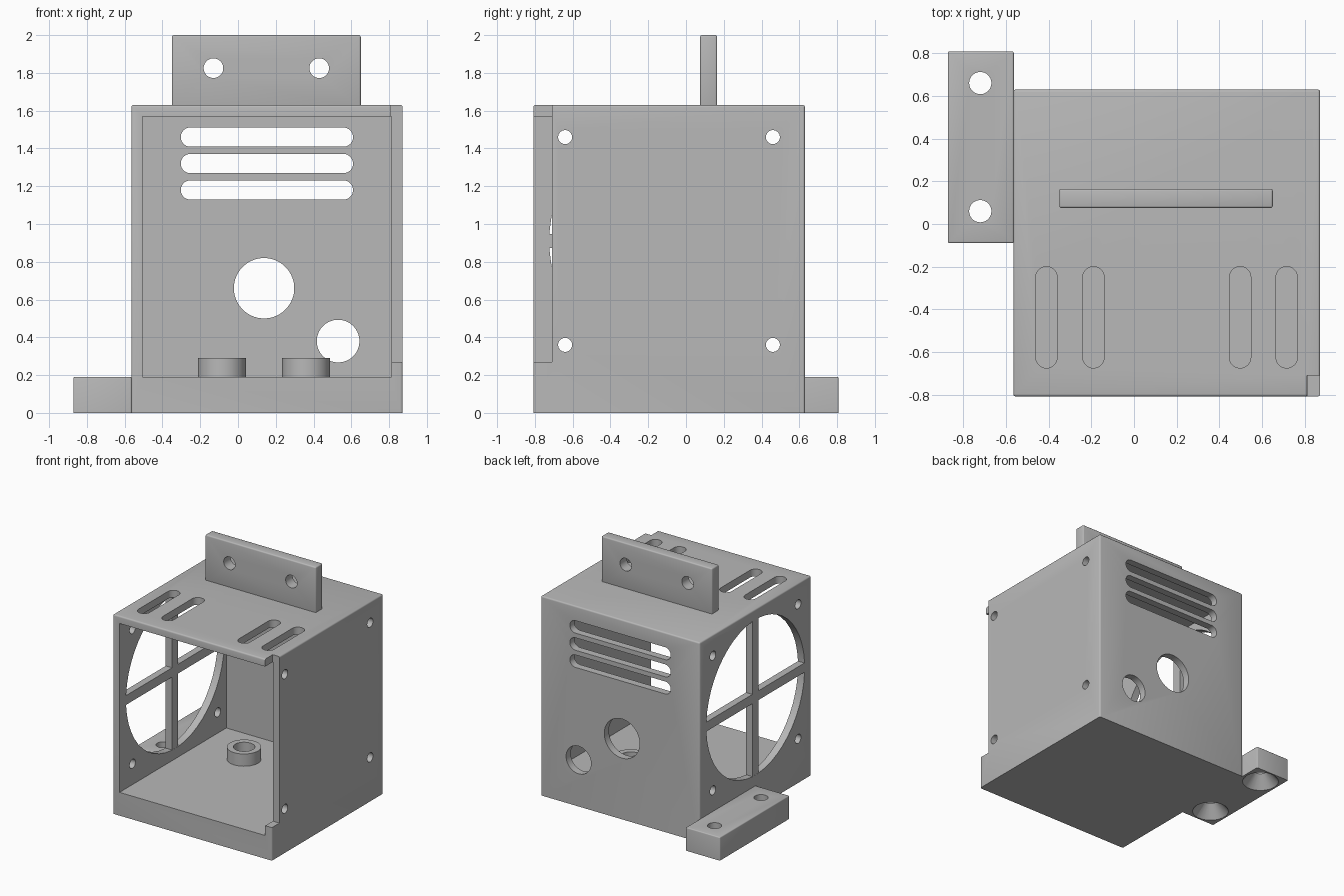
import bpy, bmesh, math
from mathutils import Vector

if "Cube" in bpy.data.objects:
    bpy.data.objects.remove(bpy.data.objects["Cube"], do_unlink=True)

grey = bpy.data.materials.new("plain_grey")
grey.use_nodes = True
colour = (0.48, 0.48, 0.48, 1)
grey.diffuse_color = colour
grey.node_tree.nodes["Principled BSDF"].inputs["Base Color"].default_value = colour

AXES = {"X": Vector((1, 0, 0)), "Y": Vector((0, 1, 0)), "Z": Vector((0, 0, 1))}
WALL = 0.06


def finish(name, bm):
    bmesh.ops.recalc_face_normals(bm, faces=bm.faces)
    mesh = bpy.data.meshes.new(name)
    bm.to_mesh(mesh)
    bm.free()
    mesh.materials.append(grey)
    obj = bpy.data.objects.new(name, mesh)
    bpy.context.collection.objects.link(obj)
    return obj


def box(name, low, high, round_edges=0.0):
    """Box between two corners; every edge off the ground may be rounded."""
    bm = bmesh.new()
    bmesh.ops.create_cube(bm, size=1)
    for v in bm.verts:
        v.co = [h if c > 0 else l for c, l, h in zip(v.co, low, high)]
    if round_edges:
        edges = [e for e in bm.edges if max(v.co.z for v in e.verts) > 0.001]
        bmesh.ops.bevel(bm, geom=edges, offset=round_edges, segments=3,
                        profile=0.5, affect="EDGES")
    return finish(name, bm)


def rod(name, centre, axis, radius, depth, stretch="X", length=0.0, end_radius=None):
    """Round or long-slot prism along an axis, optionally tapered."""
    w, u = AXES[axis], AXES[stretch]
    if u == w:
        u = AXES["Y"]
    v = w.cross(u)
    bm = bmesh.new()
    rings = []
    for side, r in ((-0.5, radius), (0.5, end_radius or radius)):
        ring = []
        for i in range(48):
            a = math.tau * (i + 0.5) / 48
            shift = math.copysign(length / 2, math.cos(a))
            ring.append(bm.verts.new(Vector(centre) + w * side * depth
                                     + u * (r * math.cos(a) + shift) + v * r * math.sin(a)))
        rings.append(ring)
        bm.faces.new(ring)
    for i in range(48):
        j = (i + 1) % 48
        bm.faces.new((rings[0][i], rings[0][j], rings[1][j], rings[1][i]))
    return finish(name, bm)


def cut(target, cutter):
    mod = target.modifiers.new("cut", "BOOLEAN")
    mod.operation, mod.solver, mod.object = "DIFFERENCE", "EXACT", cutter
    bpy.context.view_layer.objects.active = target
    bpy.ops.object.modifier_apply(modifier=mod.name)
    bpy.data.objects.remove(cutter, do_unlink=True)


# Housing: open-fronted shell with a thick floor
left, right, front, back, top = 0.872, -0.565, -0.808, 0.63, 1.63
housing = box("housing", (right, front, 0), (left, back, top), 0.012)
cut(housing, box("cavity", (right + WALL, -1, 0.19), (left - WALL, back - WALL, top - WALL)))
cut(housing, box("corner_notch", (left - WALL - 0.001, -1, 0.27), (1, -0.71, 2)))

# Fan opening on the right wall and screw holes through both side walls
fan_y, fan_z, fan_r = -0.09, 0.91, 0.635
cut(housing, rod("fan_opening", (right, fan_y, fan_z), "X", fan_r, 0.3))
for sy in (-0.55, 0.55):
    for sz in (-0.55, 0.55):
        cut(housing, rod("screw_hole", (0, fan_y + sy, fan_z + sz), "X", 0.037, 3))

# Back wall vents and cable holes
for z in (1.18, 1.32, 1.46):
    cut(housing, rod("back_vent", (0.153, back, z), "Y", 0.051, 0.4, "X", 0.81))
for x, z, r in ((0.138, 0.66, 0.16), (0.53, 0.38, 0.113)):
    cut(housing, rod("cable_hole", (x, back, z), "Y", r, 0.4))

# Roof vents
for x in (-0.41, -0.19, 0.497, 0.715):
    cut(housing, rod("roof_vent", (x, -0.437, top), "Z", 0.05, 0.4, "Y", 0.375))

# Cross bars in the fan opening
bar, reach = 0.038, fan_r + 0.004
x0, x1 = right + 0.001, right + WALL - 0.001
upright = box("fan_upright_bar", (x0, fan_y - bar, fan_z - reach), (x1, fan_y + bar, fan_z + reach))
level = box("fan_level_bar", (x0, fan_y - reach, fan_z - bar), (x1, fan_y + reach, fan_z + bar))

# Ring bosses on the floor
bosses = []
for name, x in (("right_boss", -0.085), ("left_boss", 0.36)):
    boss = rod(name, (x, 0.2, 0.235), "Z", 0.127, 0.11)
    cut(boss, rod("boss_bore", (x, 0.2, 0.3), "Z", 0.08, 0.21))
    bosses.append(boss)

# Upright mounting tab on the roof
tab = box("top_tab", (-0.35, 0.075, top - 0.02), (0.65, 0.165, 2), 0.01)
for x in (-0.13, 0.43):
    cut(tab, rod("tab_hole", (x, 0.12, 1.825), "Y", 0.052, 0.4))

# Side foot with holes countersunk from below
foot = box("side_foot", (-0.872, -0.09, 0), (right + 0.002, 0.808, 0.19), 0.008)
for y in (0.06, 0.66):
    cut(foot, rod("foot_hole", (-0.72, y, 0.1), "Z", 0.052, 0.5))
    cut(foot, rod("foot_countersink", (-0.72, y, 0.045), "Z", 0.147, 0.11, end_radius=0.05))

# Smooth rounded surfaces, keep hard edges
for obj in (housing, tab, foot, *bosses):
    bpy.ops.object.select_all(action="DESELECT")
    obj.select_set(True)
    bpy.context.view_layer.objects.active = obj
    bpy.ops.object.shade_smooth_by_angle(angle=math.radians(35))
